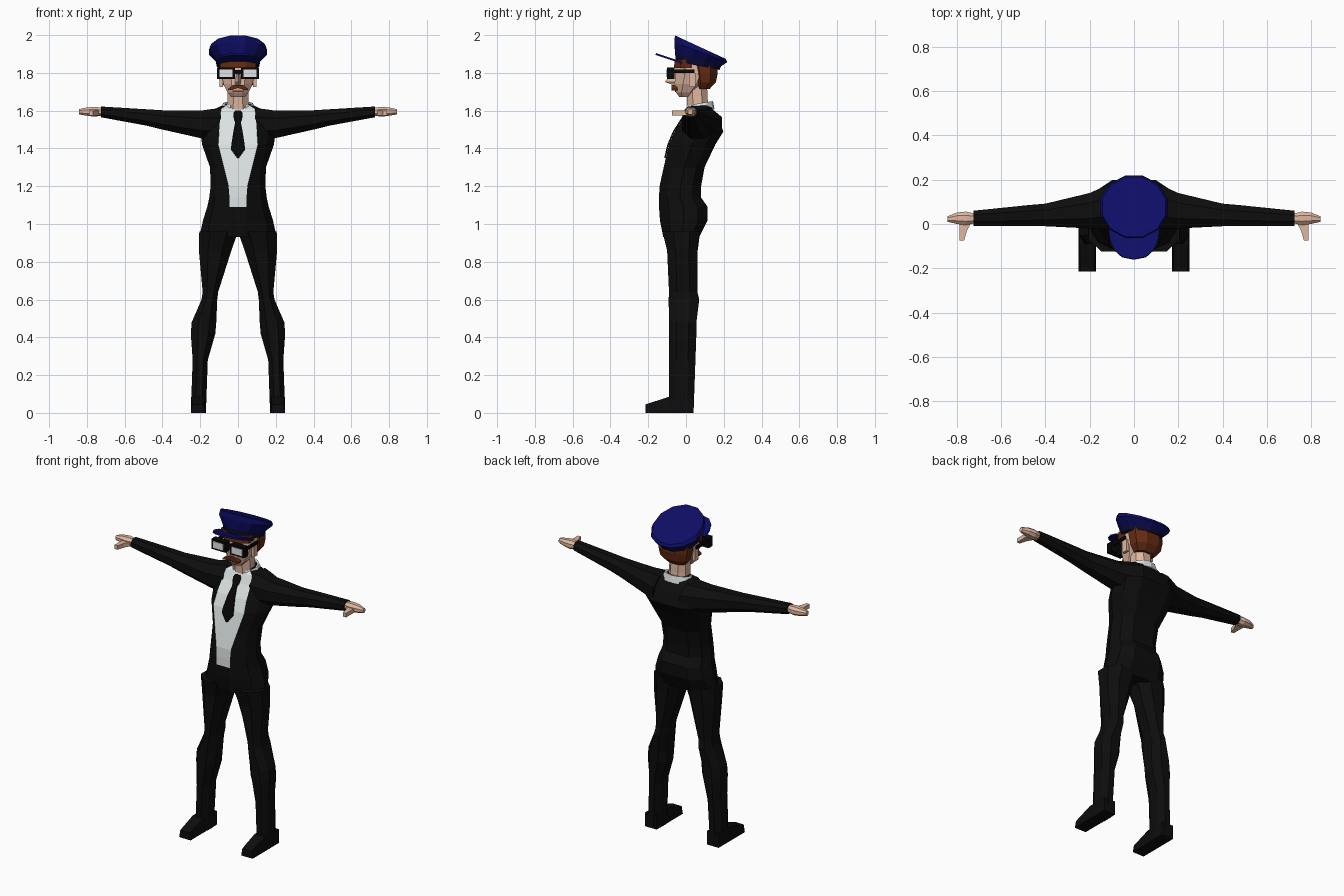
import bpy, bmesh, math
from mathutils import Vector

if "Cube" in bpy.data.objects:
    bpy.data.objects.remove(bpy.data.objects["Cube"])


def material(name, rgb):
    m = bpy.data.materials.new(name)
    m.diffuse_color = (*rgb, 1)
    m.use_nodes = True
    m.node_tree.nodes["Principled BSDF"].inputs["Base Color"].default_value = m.diffuse_color
    return m


SUIT = material("black_cloth", (0.004, 0.004, 0.004))
SHIRT = material("white_cloth", (0.72, 0.77, 0.77))
SKIN = material("skin", (0.74, 0.47, 0.35))
HAIR = material("brown_hair", (0.13, 0.024, 0.006))
NAVY = material("navy_cloth", (0.004, 0.004, 0.13))
BAND = material("dark_navy_band", (0.003, 0.003, 0.03))
FRAME = material("black_plastic", (0.002, 0.002, 0.002))
LENS = material("lens_white", (0.8, 0.82, 0.84))


def finish(name, bm, mats, rule=None, mirror=False, thick=0):
    bmesh.ops.recalc_face_normals(bm, faces=bm.faces)
    bm.normal_update()
    if rule:
        for f in bm.faces:
            f.material_index = rule(f)
    me = bpy.data.meshes.new(name)
    bm.to_mesh(me)
    bm.free()
    for m in mats:
        me.materials.append(m)
    ob = bpy.data.objects.new(name, me)
    bpy.context.collection.objects.link(ob)
    if thick:
        s = ob.modifiers.new("thickness", 'SOLIDIFY')
        s.thickness, s.offset = thick, 0
    if mirror:
        ob.modifiers.new("mirror", 'MIRROR')
    return ob


def loft(name, rings, mats, closed=True, caps=True, **kw):
    bm = bmesh.new()
    rows = [[bm.verts.new(p) for p in r] for r in rings]
    n = len(rows[0])
    for a, b in zip(rows, rows[1:]):
        for i in range(n if closed else n - 1):
            j = (i + 1) % n
            bm.faces.new((a[i], a[j], b[j], b[i]))
    if caps:
        bm.faces.new(rows[0])
        bm.faces.new(rows[-1])
    return finish(name, bm, mats, **kw)


def octagon(u0, u1, v0, v1, c=0.28):
    """Chamfered rectangle as (u, v) points."""
    du, dv = (u1 - u0) * c, (v1 - v0) * c
    return [(u0 + du, v0), (u1 - du, v0), (u1, v0 + dv), (u1, v1 - dv),
            (u1 - du, v1), (u0 + du, v1), (u0, v1 - dv), (u0, v0 + dv)]


def upright(name, secs, mats, **kw):
    """Sections (z, x0, x1, y0, y1) stacked in z."""
    return loft(name, [[(u, v, z) for u, v in octagon(a, b, c, d)]
                       for z, a, b, c, d in secs], mats, **kw)


def sideways(name, secs, mats, **kw):
    """Sections (x, y0, y1, z0, z1) stacked in x."""
    return loft(name, [[(x, u, v) for u, v in octagon(a, b, c, d)]
                       for x, a, b, c, d in secs], mats, **kw)


def box(name, lo, hi, mat, **kw):
    rings = [[(lo[0], lo[1], z), (hi[0], lo[1], z), (hi[0], hi[1], z), (lo[0], hi[1], z)]
             for z in (lo[2], hi[2])]
    return loft(name, rings, [mat], **kw)


# Jacket body: z, half width, shirt half width, front y, back y
BODY = [(0.93, .205, .03, -.12, .07), (1.02, .185, .04, -.138, .115),
        (1.09, .163, .045, -.143, .115), (1.14, .152, .045, -.143, .08),
        (1.20, .145, .05, -.14, .08), (1.30, .148, .075, -.118, .098),
        (1.42, .19, .105, -.09, .155), (1.49, .20, .10, -.06, .198),
        (1.56, .19, .095, -.015, .17), (1.61, .12, .09, .01, .14),
        (1.635, .07, .05, .04, .125)]


def body_ring(z, w, s, f, b):
    d = b - f
    half = [(s, f), (max(.8 * w, s + .01), f + .2 * d), (w, f + .5 * d),
            (.88 * w, f + .8 * d), (.5 * w, b)]
    return [(x, y, z) for x, y in half] + [(-x, y, z) for x, y in reversed(half)]


def shirt_front(f):
    c = f.calc_center_median()
    return int(abs(c.x) < .01 and f.normal.y < -.1 and c.z > 1.09)


loft("jacket_and_shirt", [body_ring(*r) for r in BODY], [SUIT, SHIRT], rule=shirt_front)


def front_y(z):
    for a, b in zip(BODY, BODY[1:]):
        if a[0] <= z <= b[0]:
            return a[3] + (b[3] - a[3]) * (z - a[0]) / (b[0] - a[0])


# Tie following the shirt front
TIE = [(1.35, .004), (1.395, .037), (1.42, .035), (1.49, .024), (1.54, .014),
       (1.56, .022), (1.585, .024), (1.60, .014)]
loft("tie", [[(-w, front_y(z) - .005, z), (w, front_y(z) - .005, z)] for z, w in TIE],
     [FRAME], closed=False, caps=False, thick=.008)

# Trousers and shoes
upright("leg", [(0, .17, .25, -.09, .04), (.28, .16, .24, -.09, .05),
                (.42, .12, .25, -.09, .055), (.48, .115, .245, -.09, .055),
                (.60, .11, .193, -.092, .07), (.64, .105, .187, -.09, .06),
                (.86, .035, .207, -.10, .062), (.96, 0, .205, -.125, .075)],
        [SUIT], mirror=True)
loft("shoe", [[(.172, y, 0), (.25, y, 0), (.25 - i, y, h), (.172 + i, y, h)]
              for y, h, i in ((.04, .085, 0), (-.09, .085, .004), (-.215, .045, .008))],
     [SUIT], mirror=True)

# Sleeves, hands and thumbs
sideways("sleeve", [(.09, -.02, .19, 1.44, 1.615), (.20, -.02, .14, 1.455, 1.60),
                    (.40, -.01, .092, 1.50, 1.602), (.48, -.01, .085, 1.52, 1.607),
                    (.725, -.008, .06, 1.565, 1.622)], [SUIT], mirror=True)
sideways("hand", [(.71, .005, .045, 1.575, 1.615), (.76, -.005, .056, 1.568, 1.62),
                  (.80, 0, .052, 1.573, 1.617), (.842, .01, .035, 1.58, 1.608)],
         [SKIN], mirror=True)
loft("thumb", [[(a, y, 1.575), (b, y, 1.575), (b, y, 1.6), (a, y, 1.6)]
               for y, a, b in ((.015, .73, .79), (-.03, .755, .788), (-.075, .768, .788))],
     [SKIN], mirror=True)

# Neck, head, nose, ears
upright("neck", [(1.57, -.06, .06, .01, .125), (1.66, -.056, .056, .005, .115),
                 (1.76, -.055, .055, .0, .11)], [SKIN])
upright("head", [(1.672, -.035, .035, -.035, .02), (1.695, -.055, .055, -.052, .05),
                 (1.74, -.077, .077, -.06, .10), (1.80, -.088, .088, -.058, .13),
                 (1.87, -.088, .088, -.05, .14)], [SKIN])
loft("nose", [[(-w, -.05, z), (0, y, z), (w, -.05, z)]
              for z, w, y in ((1.738, .02, -.075), (1.752, .02, -.112), (1.815, .01, -.065))],
     [SKIN])
box("ear", (.08, .015, 1.725), (.097, .05, 1.80), SKIN, mirror=True)
box("mouth", (-.024, -.058, 1.700), (.024, -.05, 1.706), HAIR)

# Moustache, fringe and hair
loft("moustache", [[(x, -.078, a), (x, -.045, a), (x, -.045, b), (x, -.078, b)]
                   for x, a, b in ((-.052, 1.708, 1.716), (-.025, 1.713, 1.735),
                                   (0, 1.72, 1.737), (.025, 1.713, 1.735),
                                   (.052, 1.708, 1.716))], [HAIR])
upright("hair", [(1.715, -.062, .062, .055, .125), (1.75, -.088, .088, .045, .158),
                 (1.80, -.097, .097, .035, .168), (1.87, -.10, .10, .02, .165)], [HAIR])
upright("fringe", [(1.825, -.092, .092, -.064, .06), (1.87, -.098, .098, -.06, .06)], [HAIR])

# Shirt collar, open at the throat
ARC = [math.radians(-62 + 304 * i / 10) for i in range(11)]
loft("collar", [[(rx * math.cos(a), .075 + ry * math.sin(a), z + .012 * math.sin(a))
                 for a in ARC] for rx, ry, z in ((.094, .07, 1.595), (.074, .062, 1.637))],
     [SHIRT], closed=False, caps=False, thick=.012)


# Cap: tilted rings (half width, front y, front z, back y, back z)
def cap_ring(rx, y0, z0, y1, z1, n=12):
    ring = []
    for i in range(n):
        a = 2 * math.pi * (i + .5) / n
        t = .5 + .5 * math.sin(a) / math.cos(math.pi / n * .5)
        ring.append((rx * math.cos(a), y0 + t * (y1 - y0), z0 + t * (z1 - z0)))
    return ring


BASE = (.116, -.058, 1.862, .18, 1.815)
RIM = (.122, -.061, 1.905, .19, 1.835)
loft("cap_band", [cap_ring(*BASE), cap_ring(*RIM)], [BAND])
loft("cap_crown", [cap_ring(*RIM), cap_ring(.158, -.066, 1.965, .222, 1.855),
                   cap_ring(.148, -.062, 2.0, .215, 1.872)], [NAVY])

# Cap peak
bm = bmesh.new()
pts = []
for i in range(9):
    a = math.pi * (1 + i / 8)
    y = -.02 + .14 * math.sin(a)
    pts.append(bm.verts.new((.116 * math.copysign(abs(math.cos(a)) ** .8, math.cos(a)),
                             y, 1.846 - .34 * y)))
bm.faces.new(pts)
finish("cap_peak", bm, [NAVY], thick=.01)

# Glasses
box("glasses_frame", (.016, -.10, 1.767), (.111, -.062, 1.829), FRAME, mirror=True)
box("glasses_lens", (.028, -.104, 1.778), (.099, -.098, 1.818), LENS, mirror=True)
box("glasses_bridge", (-.02, -.098, 1.795), (.02, -.07, 1.815), FRAME)
box("glasses_temple", (.097, -.07, 1.80), (.107, .045, 1.818), FRAME, mirror=True)
